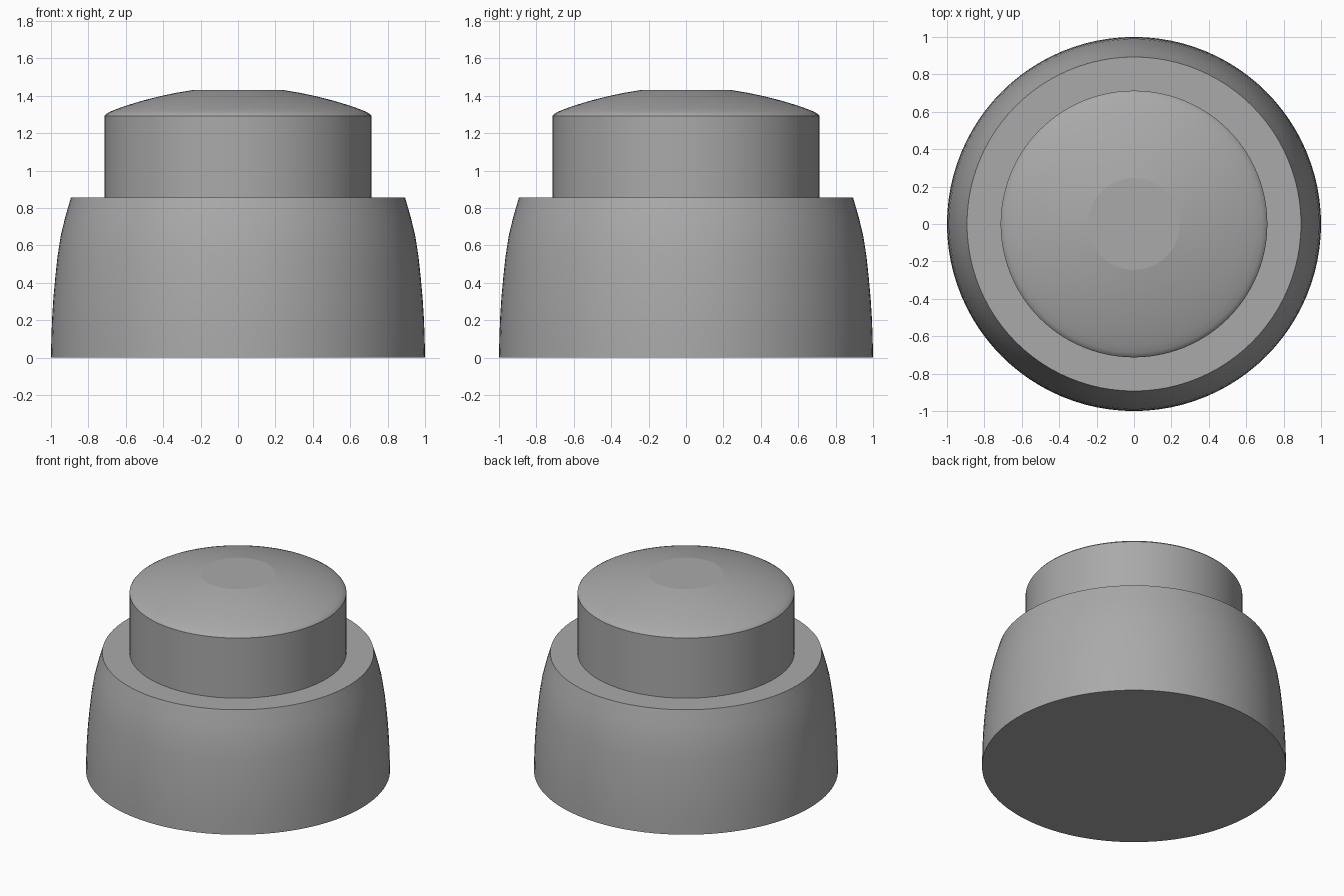
import bpy
import math

cube = bpy.data.objects.get("Cube")
if cube:
    bpy.data.objects.remove(cube, do_unlink=True)

SEGMENTS = 96

grey = bpy.data.materials.new("plain grey")
grey.use_nodes = True
colour = (0.40, 0.40, 0.40, 1.0)
grey.diffuse_color = colour
grey.node_tree.nodes["Principled BSDF"].inputs["Base Color"].default_value = colour


def lathe(name, profile):
    """Turn a (radius, height) profile into a solid closed by flat end discs."""
    verts = [(r * math.cos(2 * math.pi * i / SEGMENTS),
              r * math.sin(2 * math.pi * i / SEGMENTS), z)
             for r, z in profile for i in range(SEGMENTS)]
    faces = []
    for ring in range(len(profile) - 1):
        a, b = ring * SEGMENTS, (ring + 1) * SEGMENTS
        for i in range(SEGMENTS):
            j = (i + 1) % SEGMENTS
            faces.append((a + i, a + j, b + j, b + i))
    faces.append(tuple(reversed(range(SEGMENTS))))
    faces.append(tuple(range(len(verts) - SEGMENTS, len(verts))))
    mesh = bpy.data.meshes.new(name)
    mesh.from_pydata(verts, [], faces)
    mesh.materials.append(grey)
    obj = bpy.data.objects.new(name, mesh)
    bpy.context.collection.objects.link(obj)
    bpy.ops.object.select_all(action="DESELECT")
    obj.select_set(True)
    bpy.context.view_layer.objects.active = obj
    bpy.ops.object.shade_smooth_by_angle(angle=math.radians(35))
    # Keep the end discs flat
    for face in list(mesh.polygons)[-2:]:
        face.use_smooth = False
    return obj


# Wide base with walls curving in towards the flat shoulder
lathe("base", [(1.0, 0), (0.998, 0.1), (0.994, 0.21), (0.987, 0.32),
               (0.977, 0.43), (0.965, 0.54), (0.948, 0.65),
               (0.924, 0.75), (0.893, 0.857)])

# Upright plug with a shallow domed top ending in a small flat disc
lathe("cap", [(0.713, 0.857), (0.713, 1.293), (0.706, 1.302), (0.688, 1.313),
              (0.65, 1.329), (0.59, 1.35), (0.51, 1.374), (0.42, 1.397),
              (0.33, 1.416), (0.245, 1.43)])
